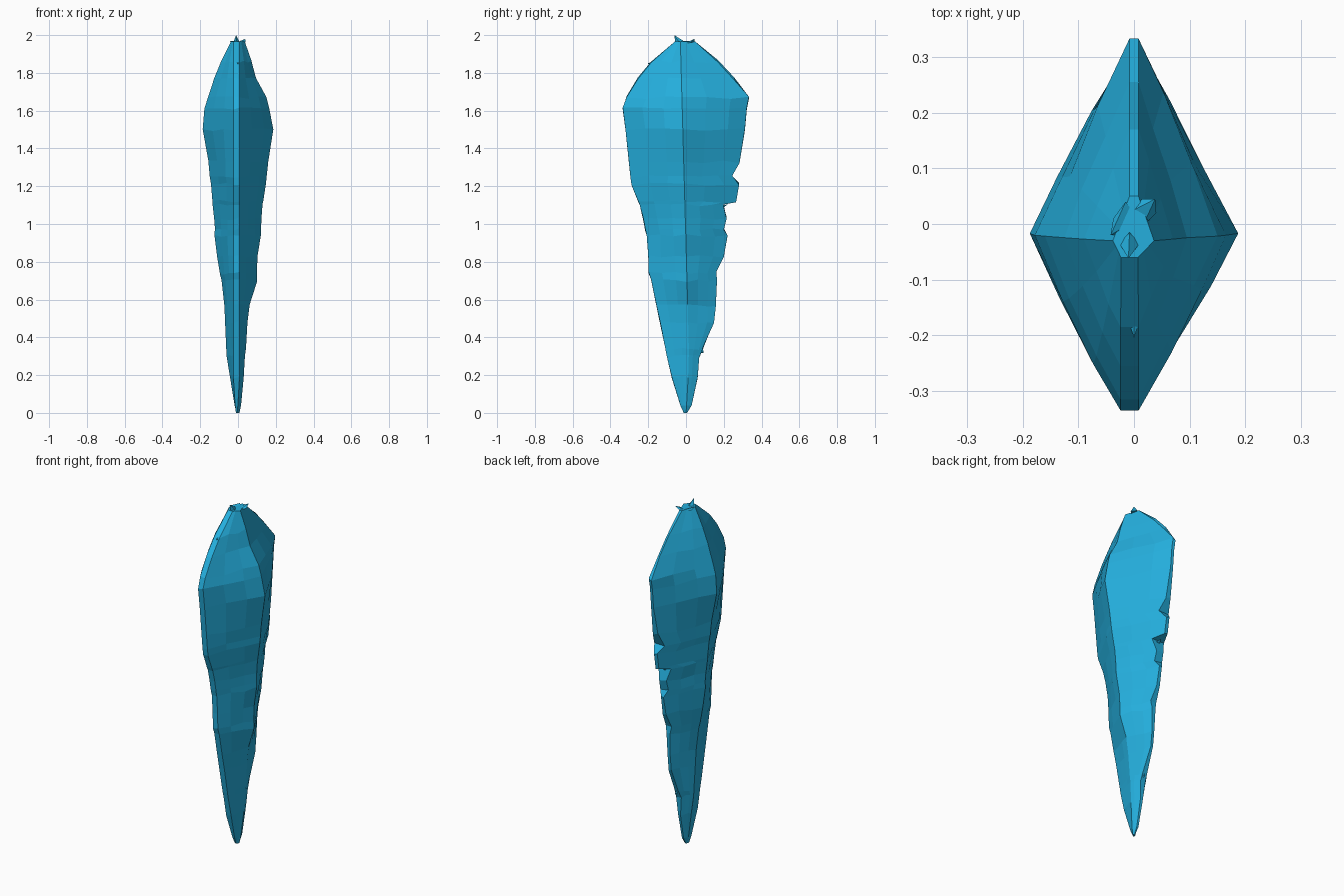
import bpy, bmesh, random
from mathutils import Vector

random.seed(4)
blue = bpy.data.materials.new("ice blue")
blue.diffuse_color = (0.018, 0.43, 0.73, 1)


def finish(name, bm):
    bmesh.ops.recalc_face_normals(bm, faces=bm.faces)
    me = bpy.data.meshes.new(name)
    bm.to_mesh(me)
    bm.free()
    me.materials.append(blue)
    ob = bpy.data.objects.new(name, me)
    bpy.context.collection.objects.link(ob)
    return ob


# Shard levels: z, left, right, front, back, depth knocked off the back edge
LEVELS = [
    (0.00, .008, .008, .012, .006, 0), (0.04, .018, .016, .03, .03, 0),
    (0.19, .042, .03, .075, .062, 0), (0.30, .06, .037, .10, .085, .015),
    (0.34, .062, .042, .108, .10, .01), (0.48, .068, .05, .138, .148, 0),
    (0.57, .072, .062, .158, .158, 0), (0.70, .087, .10, .185, .17, .006),
    (0.74, .095, .10, .198, .18, .02), (0.83, .11, .103, .20, .205, .005),
    (0.94, .125, .122, .208, .22, 0), (0.97, .122, .122, .216, .235, .035),
    (1.03, .126, .124, .227, .245, .03), (1.10, .134, .13, .245, .262, .065),
    (1.12, .135, .133, .252, .27, .005), (1.21, .143, .148, .288, .285, .004),
    (1.25, .15, .152, .294, .295, .05), (1.33, .157, .16, .303, .298, .015),
    (1.50, .187, .187, .32, .312, 0), (1.61, .178, .165, .335, .322, 0),
    (1.67, .16, .15, .315, .333, 0), (1.77, .125, .095, .255, .255, 0),
    (1.86, .09, .07, .185, .17, 0), (1.965, .038, .036, .06, .05, 0),
]


def section(z, l, r, f, b, chip):
    """Diamond ring: narrow flats front and back, sharp side ridges."""
    k = 1 if 0.1 < z < 1.9 else 0
    mid = (0.025 - 0.028 * z) * min(1, z * 3)
    ef, eb = min(.016, l * .4), min(.008, l * .3)
    cut = chip / b
    pts = []

    def side(p, q):                      # p then two facet points, not q
        pts.append(p)
        for t in (.36, .7):
            g = 1 + k * random.uniform(.0, .05)
            pts.append((p[0] + (q[0] - p[0]) * t, p[1] + (q[1] - p[1]) * t))
            pts[-1] = (pts[-1][0] * g, pts[-1][1] * g)

    right, left = (r, mid), (-l, mid)
    front_r, front_l = (ef - .008, -f), (-ef - .008, -f)
    back_r, back_l = (eb + r * cut, b - chip), (-eb - l * cut, b - chip)
    side(front_r, right)
    side(right, back_r)
    side(back_l, left)
    side(left, front_l)
    pts.insert(6, back_r)
    pts.append(front_l)
    return [(x, y, z + k * random.uniform(-.008, .008)) for x, y in pts]


# Main shard, lofted through the levels
bm = bmesh.new()
rings = [[bm.verts.new(p) for p in section(*lv)] for lv in LEVELS]
for a, c in zip(rings, rings[1:]):
    for i in range(len(a)):
        j = (i + 1) % len(a)
        bm.faces.new((a[i], a[j], c[j], c[i]))
bm.faces.new(rings[0])
bm.faces.new(rings[-1])
finish("shard", bm)


def splinter(name, tip, base, size):
    """Small broken four-sided spike."""
    bm = bmesh.new()
    b = Vector(base)
    sx, sy, sz = size
    for v in ((-sx, 0, 0), (sx, 0, 0), (0, -sy, -sz), (0, sy, sz)):
        bm.verts.new(b + Vector(v))
    bm.verts.new(tip)
    bmesh.ops.convex_hull(bm, input=bm.verts)
    finish(name, bm)


# Broken bits on the crown and the edges
splinter("crown_spike", (-.01, -.062, 2.0), (-.008, -.035, 1.96), (.018, .02, .01))
splinter("crown_chip_right", (.038, .045, 1.98), (.015, .02, 1.96), (.025, .025, .004))
splinter("crown_chip_left", (-.042, -.02, 1.97), (-.015, .01, 1.955), (.022, .03, .015))
splinter("front_chip", (0, -.205, 1.85), (0, -.16, 1.86), (.014, .03, .015))
splinter("back_chip_low", (.005, .095, .32), (0, .06, .335), (.02, .02, .03))
splinter("back_chip_mid", (0, .222, 1.105), (0, .18, 1.08), (.025, .02, .02))
